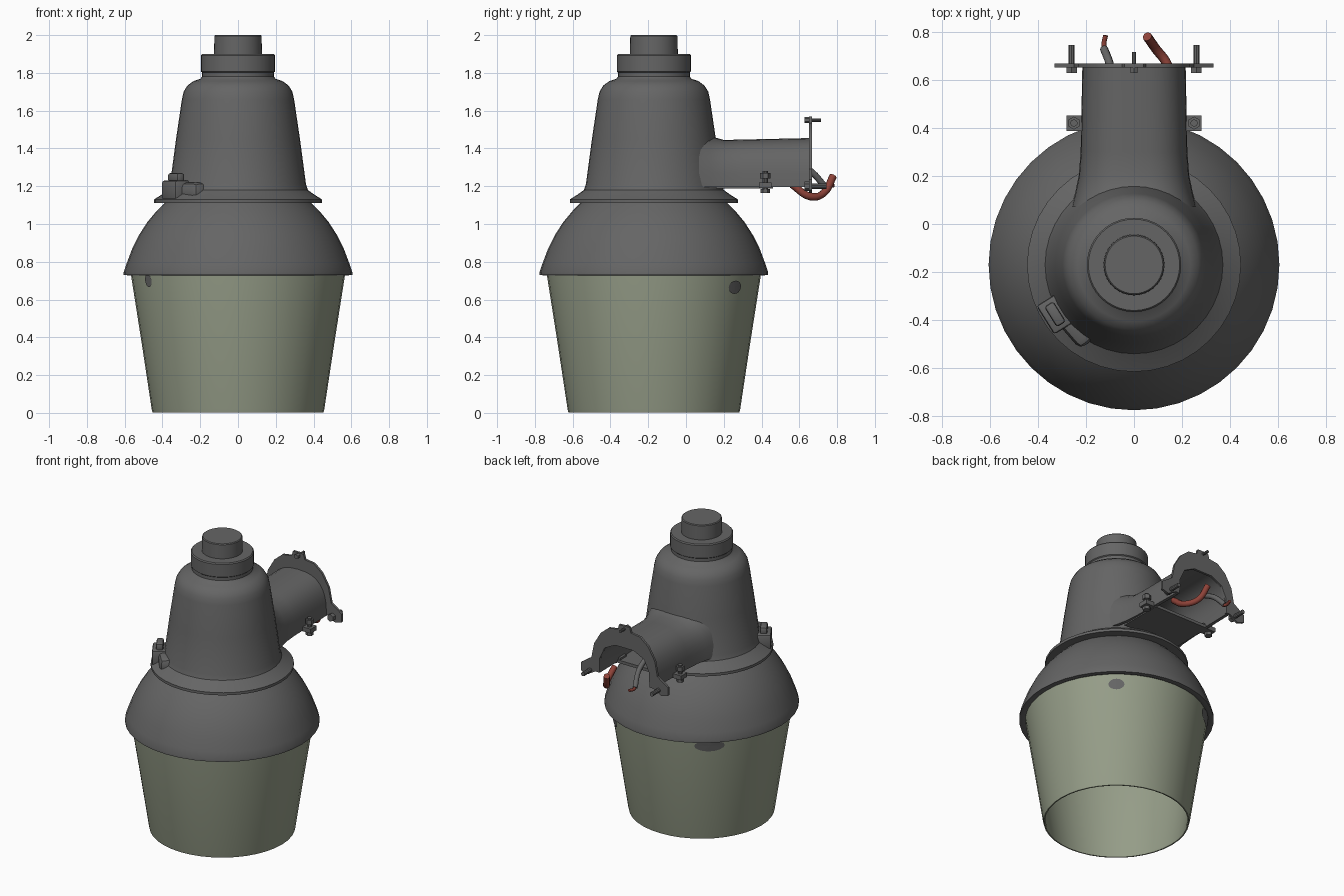
import bpy, bmesh, math
from mathutils import Vector, Matrix

if "Cube" in bpy.data.objects:
    bpy.data.objects.remove(bpy.data.objects["Cube"])

AXIS_Y = -0.17  # centre line of the lamp head


def material(name, rgb):
    m = bpy.data.materials.new(name)
    m.use_nodes = True
    m.diffuse_color = (*rgb, 1)
    m.node_tree.nodes["Principled BSDF"].inputs["Base Color"].default_value = (*rgb, 1)
    return m


GREY = material("grey metal", (0.13, 0.13, 0.13))
GLASS = material("pale green glass", (0.30, 0.335, 0.245))
RED = material("red insulation", (0.27, 0.055, 0.04))


def finish(name, bm, mat, angle=35):
    bmesh.ops.recalc_face_normals(bm, faces=bm.faces)
    me = bpy.data.meshes.new(name)
    bm.to_mesh(me)
    bm.free()
    ob = bpy.data.objects.new(name, me)
    bpy.context.collection.objects.link(ob)
    me.materials.append(mat)
    bpy.ops.object.select_all(action="DESELECT")
    ob.select_set(True)
    bpy.context.view_layer.objects.active = ob
    bpy.ops.object.shade_smooth_by_angle(angle=math.radians(angle))
    return ob


def lathe(name, profile, mat, sides=40):
    """Spin an (r, z) profile about the lamp axis."""
    bm = bmesh.new()
    vs = [bm.verts.new((r, AXIS_Y, z)) for r, z in profile]
    es = [bm.edges.new(p) for p in zip(vs, vs[1:])]
    bmesh.ops.spin(bm, geom=vs + es, cent=(0, AXIS_Y, 0), axis=(0, 0, 1),
                   angle=math.tau, steps=sides, use_duplicate=False)
    bmesh.ops.remove_doubles(bm, verts=bm.verts, dist=0.0005)
    return finish(name, bm, mat)


def cylinder(bm, centre, radius, length, axis="Z", sides=10):
    turn = Matrix.Rotation(math.pi / 2, 4, "X") if axis == "Y" else Matrix()
    bmesh.ops.create_cone(bm, cap_ends=True, segments=sides, radius1=radius, radius2=radius,
                          depth=length, matrix=Matrix.Translation(centre) @ turn)


def radial_box(name, angle, r0, r1, width, z0, z1, bevel=0.012):
    """Block that points outward from the lamp axis."""
    bm = bmesh.new()
    place = (Matrix.Translation((0, AXIS_Y, 0)) @ Matrix.Rotation(math.radians(angle), 4, "Z")
             @ Matrix.Translation(((r0 + r1) / 2, 0, (z0 + z1) / 2))
             @ Matrix.Diagonal((r1 - r0, width, z1 - z0, 1)))
    bmesh.ops.create_cube(bm, size=1, matrix=place)
    bmesh.ops.bevel(bm, geom=bm.edges[:], offset=bevel, segments=2, affect="EDGES", profile=0.5)
    return finish(name, bm, GREY)


def wire(name, points, radius, mat):
    cu = bpy.data.curves.new(name, "CURVE")
    cu.dimensions = "3D"
    cu.bevel_depth = radius
    cu.bevel_resolution = 2
    cu.resolution_u = 6
    cu.use_fill_caps = True
    sp = cu.splines.new("BEZIER")
    sp.bezier_points.add(len(points) - 1)
    for bp, co in zip(sp.bezier_points, points):
        bp.co = co
        bp.handle_left_type = bp.handle_right_type = "AUTO"
    cu.materials.append(mat)
    bpy.context.collection.objects.link(bpy.data.objects.new(name, cu))


# Refractor: open tapered shell
lathe("lens", [(0.555, 0.75), (0.567, 0.75), (0.565, 0.72), (0.51, 0.37), (0.457, 0.02),
               (0.453, 0.003), (0.445, 0.003), (0.442, 0.02), (0.555, 0.75)], GLASS)

# Hood over the refractor, with its inner skin
lathe("hood", [(0.55, 0.74), (0.58, 0.728), (0.605, 0.73), (0.605, 0.745), (0.59, 0.79),
               (0.56, 0.87), (0.525, 0.94), (0.48, 1.01), (0.43, 1.07), (0.385, 1.115),
               (0.35, 1.12), (0.42, 1.04), (0.52, 0.88), (0.55, 0.74)], GREY)

# Upper housing: flared lip, tapered body, rounded shoulder
lathe("housing", [(0.35, 1.112), (0.445, 1.112), (0.445, 1.13), (0.405, 1.155), (0.37, 1.18),
                  (0.36, 1.21), (0.328, 1.45), (0.297, 1.66), (0.288, 1.70), (0.268, 1.733),
                  (0.235, 1.757), (0.2, 1.768), (0.19, 1.78), (0.19, 1.81), (0, 1.81),
                  (0, 1.72), (0.25, 1.66), (0.31, 1.2), (0.35, 1.112)], GREY)

# Sensor socket and cap
lathe("collar", [(0, 1.80), (0.188, 1.80), (0.196, 1.807), (0.196, 1.893), (0.19, 1.9), (0, 1.9)], GREY)
lathe("cap", [(0, 1.89), (0.127, 1.89), (0.125, 1.995), (0.12, 2.0), (0, 2.0)], GREY)

# Latch on the front corner
radial_box("latch_boss", 221, 0.28, 0.40, 0.24, 1.12, 1.22, 0.03)
radial_box("latch_block", 212, 0.33, 0.435, 0.14, 1.125, 1.23)
radial_box("latch_tab", 212, 0.365, 0.41, 0.10, 1.22, 1.27)

# Arm: arched channel, open underneath, flaring into the housing
bm = bmesh.new()
STEPS = 16
rings = []
for y, w, top in [(0.07, 0.26, 1.51), (0.13, 0.245, 1.465), (0.20, 0.23, 1.445),
                  (0.30, 0.222, 1.447), (0.655, 0.215, 1.455)]:
    ring = []
    for inset in (0, 0.022):
        arch = []
        for i in range(STEPS + 1):
            t = math.pi * i / STEPS
            c, s = math.cos(t), max(math.sin(t), 0)
            x = math.copysign(abs(c) ** 0.75, c) * (w - inset)
            arch.append(bm.verts.new((x, y, 1.195 + (top - 1.195 - inset) * s ** 0.75)))
        ring += arch if inset == 0 else arch[::-1]
    rings.append(ring)
n = len(rings[0])
for a, b in zip(rings, rings[1:]):
    for i in range(n):
        j = (i + 1) % n
        bm.faces.new((a[i], a[j], b[j], b[i]))
for ring in (rings[0], rings[-1]):
    for i in range(STEPS):
        bm.faces.new((ring[i], ring[i + 1], ring[n - 2 - i], ring[n - 1 - i]))
finish("arm", bm, GREY)

# Clamp floor under the arm
bm = bmesh.new()
bmesh.ops.create_cube(bm, size=1, matrix=Matrix.Translation((0, 0.31, 1.197))
                      @ Matrix.Diagonal((0.42, 0.30, 0.02, 1)))
finish("clamp_plate", bm, GREY)

# Mounting flange: arch with two ears and a top tab
half = [(0.04, 1.57), (0.05, 1.535), (0.12, 1.525), (0.18, 1.475), (0.23, 1.39), (0.25, 1.29),
        (0.33, 1.235), (0.33, 1.18), (0.28, 1.165), (0.22, 1.2), (0.19, 1.2), (0.187, 1.3),
        (0.15, 1.38), (0.07, 1.42)]
bm = bmesh.new()
outline = half + [(-x, z) for x, z in reversed(half)]
face = bm.faces.new([bm.verts.new((x, 0.652, z)) for x, z in outline])
grown = bmesh.ops.extrude_face_region(bm, geom=[face])["geom"]
bmesh.ops.translate(bm, vec=(0, 0.016, 0),
                    verts=[v for v in grown if isinstance(v, bmesh.types.BMVert)])
finish("flange", bm, GREY)

# Flange bolts along the arm direction
for name, x, z, y0, y1 in [("left_flange_bolt", 0.26, 1.2, 0.64, 0.745),
                           ("right_flange_bolt", -0.26, 1.2, 0.64, 0.745),
                           ("top_flange_bolt", 0, 1.55, 0.64, 0.715)]:
    size = 0.014 if x else 0.009
    bm = bmesh.new()
    cylinder(bm, Vector((x, (y0 + y1) / 2, z)), size, y1 - y0, "Y")
    cylinder(bm, Vector((x, y0, z)), size * 1.8, 0.025, "Y", 6)
    finish(name, bm, GREY)

# Clamp bolts and ears at the arm sides
for side, name in ((1, "left"), (-1, "right")):
    bm = bmesh.new()
    cylinder(bm, Vector((0.25 * side, 0.42, 1.225)), 0.015, 0.11)
    cylinder(bm, Vector((0.25 * side, 0.42, 1.255)), 0.027, 0.03, "Z", 6)
    cylinder(bm, Vector((0.25 * side, 0.42, 1.175)), 0.025, 0.022, "Z", 6)
    bmesh.ops.create_cube(bm, size=1, matrix=Matrix.Translation((0.23 * side, 0.42, 1.205))
                          @ Matrix.Diagonal((0.1, 0.065, 0.03, 1)))
    finish(name + "_clamp_bolt", bm, GREY)

# Loose supply wires
wire("red_wire", [(0.15, 0.56, 1.21), (0.14, 0.66, 1.145), (0.09, 0.73, 1.165), (0.055, 0.78, 1.255)],
     0.02, RED)
wire("grey_wire", [(-0.09, 0.57, 1.33), (-0.1, 0.66, 1.28), (-0.125, 0.73, 1.205)], 0.017, GREY)
wire("grey_wire_tip", [(-0.12, 0.715, 1.205), (-0.125, 0.75, 1.2), (-0.118, 0.785, 1.205)], 0.01, RED)

# Dark retaining pads lying on the glass
for name, deg, z, width, height in [("back_left_pad", 50, 0.665, 0.10, 0.07),
                                    ("back_right_pad", 130, 0.69, 0.19, 0.08),
                                    ("front_right_pad", 213, 0.70, 0.06, 0.07)]:
    bm = bmesh.new()
    grid = []
    for k in (0.01, 0.5, 1.0):
        row = []
        for i in range(16):
            t = math.tau * i / 16
            pz = z + k * height / 2 * math.sin(t)
            a = math.radians(deg) + k * width / 2 * math.cos(t) / 0.56
            r = 0.457 + (pz - 0.02) * 0.154 + 0.005
            row.append(bm.verts.new((r * math.cos(a), AXIS_Y + r * math.sin(a), pz)))
        grid.append(row)
    bm.faces.new(grid[0])
    for a, b in zip(grid, grid[1:]):
        for i in range(16):
            j = (i + 1) % 16
            bm.faces.new((a[i], a[j], b[j], b[i]))
    finish(name, bm, GREY)
